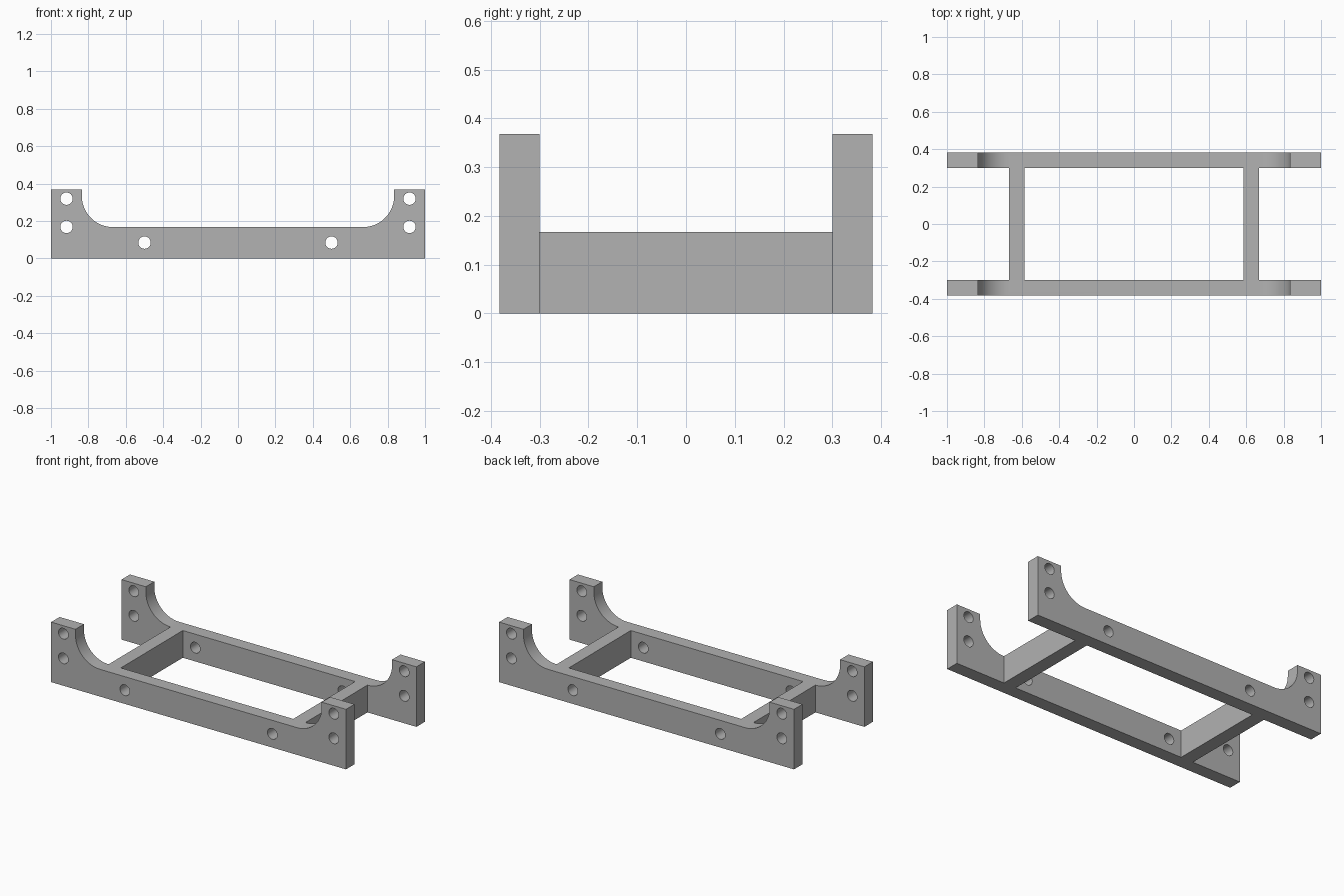
import bpy
import bmesh
from math import pi, sin, cos, radians
from mathutils import Matrix, Vector

default = bpy.data.objects.get("Cube")
if default:
    bpy.data.objects.remove(default, do_unlink=True)

LENGTH, HEIGHT, RAIL = 1.0, 0.368, 0.167      # half length, post height, rail height
INNER, OUTER = 0.3, 0.382                     # side plate y range
POST, RADIUS = 0.835, 0.167                   # post inner face, fillet radius

grey = bpy.data.materials.new("plain grey")
grey.use_nodes = True
COLOUR = (0.445, 0.445, 0.445, 1)
grey.diffuse_color = COLOUR
grey.node_tree.nodes["Principled BSDF"].inputs["Base Color"].default_value = COLOUR


def make_object(name, bm):
    bmesh.ops.recalc_face_normals(bm, faces=bm.faces)
    mesh = bpy.data.meshes.new(name)
    bm.to_mesh(mesh)
    bm.free()
    mesh.materials.append(grey)
    obj = bpy.data.objects.new(name, mesh)
    bpy.context.collection.objects.link(obj)
    return obj


def side_plate(name, y):
    """Rail with a raised post at each end, extruded from its outline."""
    arc = [(POST - RADIUS + RADIUS * cos(a), RAIL + RADIUS - RADIUS * sin(a))
           for a in (pi / 2 * i / 24 for i in range(25))]
    right = [(LENGTH, 0), (LENGTH, HEIGHT), (POST, HEIGHT)] + arc
    outline = right + [(-x, z) for x, z in reversed(right)]
    bm = bmesh.new()
    face = bm.faces.new([bm.verts.new((x, y, z)) for x, z in outline])
    ext = bmesh.ops.extrude_face_region(bm, geom=[face])["geom"]
    bmesh.ops.translate(bm, vec=(0, OUTER - INNER, 0),
                        verts=[v for v in ext if isinstance(v, bmesh.types.BMVert)])
    return make_object(name, bm)


def cross_bar(name, x):
    """Bar joining the plates, with its ends set into them."""
    bm = bmesh.new()
    bmesh.ops.create_cube(bm, size=1)
    bmesh.ops.scale(bm, vec=(0.083, 2 * INNER + 0.06, RAIL), verts=bm.verts)
    bmesh.ops.translate(bm, vec=(x, 0, RAIL / 2), verts=bm.verts)
    return make_object(name, bm)


def bolt_holes():
    """Cutters running through both plates."""
    bm = bmesh.new()
    for x, z in ((0.917, 0.319), (0.917, 0.168), (0.5, 0.084)):
        for side in (-1, 1):
            place = Matrix.Translation(Vector((side * x, 0, z))) @ Matrix.Rotation(pi / 2, 4, 'X')
            bmesh.ops.create_cone(bm, cap_ends=True, segments=40, radius1=0.033,
                                  radius2=0.033, depth=1, matrix=place)
    cutter = make_object("bolt_hole_cutter", bm)
    cutter.hide_render = True
    return cutter


def combine(target, other, operation):
    mod = target.modifiers.new("join", 'BOOLEAN')
    mod.operation, mod.solver, mod.object = operation, 'EXACT', other
    bpy.context.view_layer.objects.active = target
    bpy.ops.object.modifier_apply(modifier=mod.name)
    bpy.data.objects.remove(other, do_unlink=True)


# Join both plates and both bars into one frame, then drill it
frame = side_plate("cradle_frame", -OUTER)
combine(frame, cross_bar("left_cross_bar", 0.626), 'UNION')
combine(frame, cross_bar("right_cross_bar", -0.626), 'UNION')
combine(frame, side_plate("back_plate", INNER), 'UNION')
combine(frame, bolt_holes(), 'DIFFERENCE')

# Smooth the fillets and hole walls, keep corners sharp
bpy.ops.object.select_all(action='DESELECT')
frame.select_set(True)
bpy.context.view_layer.objects.active = frame
bpy.ops.object.shade_smooth_by_angle(angle=radians(30))
